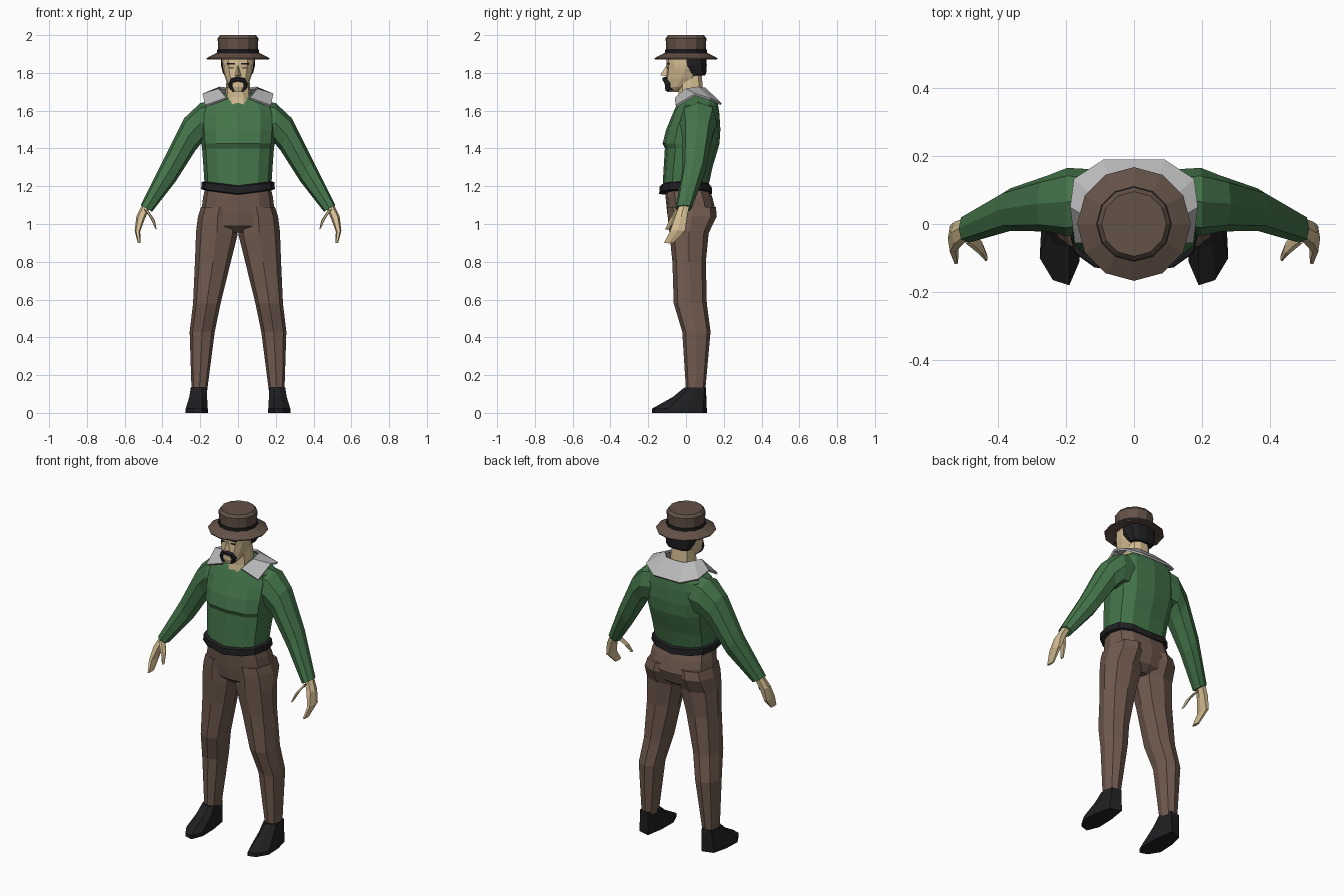
import bpy, bmesh, math
from mathutils import Vector


def material(name, rgb):
    m = bpy.data.materials.new(name)
    m.diffuse_color = (*rgb, 1)
    return m


GREEN = material("green_cloth", (0.058, 0.175, 0.068))
BROWN = material("brown_cloth", (0.165, 0.104, 0.078))
HAT = material("hat_brown", (0.125, 0.082, 0.063))
SKIN = material("skin", (0.66, 0.51, 0.29))
GREY = material("pale_grey", (0.48, 0.48, 0.49))
BLACK = material("black", (0.014, 0.014, 0.016))


def make(name, rings, mat, mirror=False, caps=True, closed=True):
    """Skin a list of point rings into one flat-shaded object."""
    bm = bmesh.new()
    loops = [[bm.verts.new(p) for p in r] for r in rings]
    n = len(loops[0])
    for a, b in zip(loops, loops[1:]):
        for i in range(n if closed else n - 1):
            j = (i + 1) % n
            bm.faces.new((a[i], a[j], b[j], b[i]))
    if caps:
        bm.faces.new(loops[0])
        bm.faces.new(loops[-1])
    bmesh.ops.recalc_face_normals(bm, faces=bm.faces)
    me = bpy.data.meshes.new(name)
    bm.to_mesh(me)
    bm.free()
    me.materials.append(mat)
    ob = bpy.data.objects.new(name, me)
    bpy.context.collection.objects.link(ob)
    if mirror:
        ob.modifiers.new("mirror", "MIRROR")
    return ob


def loft(name, rows, mat, sides=8, power=0.8, mirror=False):
    """Rows are (x1, z1, x2, z2, y_front, y_back), each a rounded section."""
    rings = []
    for x1, z1, x2, z2, y1, y2 in rows:
        ring = []
        for k in range(sides):
            t = math.tau * k / sides
            c, s = round(math.cos(t), 6), round(math.sin(t), 6)
            c = math.copysign(abs(c) ** power, c)
            s = math.copysign(abs(s) ** power, s)
            ring.append(((x1 + x2) / 2 + c * (x2 - x1) / 2,
                         (y1 + y2) / 2 + s * (y2 - y1) / 2,
                         (z1 + z2) / 2 + c * (z2 - z1) / 2))
        rings.append(ring)
    return make(name, rings, mat, mirror)


def stack(name, rows, mat, sides=12, power=0.75):
    """Centred horizontal sections: (z, half_width, y_front, y_back)."""
    return loft(name, [(-w, z, w, z, a, b) for z, w, a, b in rows], mat, sides, power)


def lathe(name, profile, mat, sides=12):
    return stack(name, [(z, r, -r, r) for r, z in profile], mat, sides, 1.0)


def box(name, centre, size, mat):
    x, y, z = centre
    w, d, h = (s / 2 for s in size)
    ring = [(x - w, y - d), (x + w, y - d), (x + w, y + d), (x - w, y + d)]
    return make(name, [[(*p, z - h) for p in ring], [(*p, z + h) for p in ring]], mat, True)


# Jumper body, with a small ledge under the chest
stack("jumper_body", [
    (1.18, .175, -.125, .115), (1.30, .183, -.118, .14), (1.40, .19, -.112, .17),
    (1.425, .195, -.124, .177), (1.50, .20, -.105, .182), (1.58, .20, -.072, .177),
    (1.63, .185, -.05, .17), (1.665, .13, -.032, .155), (1.69, .08, 0, .12)], GREEN)

# Sleeves
loft("sleeve", [
    (.10, 1.44, .12, 1.655, -.02, .16), (.193, 1.43, .20, 1.64, -.035, .165),
    (.225, 1.39, .285, 1.56, -.022, .142), (.33, 1.225, .395, 1.34, -.02, .105),
    (.455, 1.065, .515, 1.10, -.055, .03)], GREEN, mirror=True)

# Hands: mitten of fingers plus thumb
loft("hand", [
    (.468, 1.085, .508, 1.10, -.04, .02), (.492, 1.03, .538, 1.04, -.062, .01),
    (.518, .96, .547, .965, -.088, .0), (.515, .90, .53, .898, -.12, -.065)],
    SKIN, 6, mirror=True)
loft("thumb", [
    (.47, 1.065, .50, 1.08, -.06, -.015), (.441, 1.02, .463, 1.03, -.088, -.052),
    (.43, .97, .438, .975, -.11, -.088)], SKIN, 6, mirror=True)

# Trousers: seat and legs
stack("trouser_seat", [
    (1.20, .172, -.113, .118), (1.14, .185, -.108, .14), (1.06, .195, -.10, .16),
    (.99, .17, -.088, .135), (.955, .07, -.05, .09)], BROWN)
loft("trouser_leg", [
    (.0, 1.09, .195, 1.09, -.10, .158), (.002, 1.04, .212, 1.04, -.097, .163),
    (.002, .945, .222, .96, -.088, .12), (.038, .80, .228, .80, -.072, .105),
    (.092, .58, .238, .58, -.065, .11), (.123, .43, .256, .43, -.02, .13),
    (.163, .12, .246, .12, .0, .102)], BROWN, mirror=True)

# Belt, dipping toward the middle
belt = stack("belt", [
    (1.18, .175, -.12, .12), (1.185, .195, -.142, .138),
    (1.222, .193, -.14, .136), (1.23, .17, -.12, .12)], BLACK)
for v in belt.data.vertices:
    v.co.z -= .025 * (1 - abs(v.co.x) / .195)

# Shoes: sole outline drawn in toward the ankle
sole = [(.16, -.11), (.19, -.18), (.238, -.165), (.277, -.10),
        (.272, .0), (.25, .09), (.18, .11), (.163, .0)]
ankle = [(.166, .01), (.19, -.008), (.222, -.008), (.247, .012),
         (.25, .05), (.24, .098), (.18, .106), (.163, .05)]
make("shoe", [[(a[0] + (b[0] - a[0]) * t, a[1] + (b[1] - a[1]) * t, z)
               for a, b in zip(sole, ankle)]
              for t, z in ((0, 0), (0, .022), (.65, .085), (1, .135))], BLACK, True)

# Neck and head
stack("neck", [(1.62, .075, -.05, .10), (1.67, .068, -.042, .095),
               (1.80, .058, -.04, .085)], SKIN, 10)
stack("head", [
    (1.70, .028, -.10, -.035), (1.725, .05, -.108, .01), (1.77, .067, -.107, .06),
    (1.82, .08, -.102, .09), (1.845, .083, -.104, .095), (1.895, .085, -.10, .097)], SKIN)

# Nose
tip = Vector((0, -.134, 1.787))
make("nose", [[(0, -.10, 1.845), (.019, -.098, 1.782), (-.019, -.098, 1.782)],
              [tip + Vector(p) for p in ((0, .004, .012), (.007, 0, 0), (-.007, 0, 0))]], SKIN)

# Hair round the back and sides
stack("hair", [(1.785, .07, .025, .10), (1.80, .08, .01, .107),
               (1.84, .09, -.025, .11), (1.89, .09, -.05, .108)], BLACK)

# Brows and eyes
box("brow", (.036, -.096, 1.848), (.042, .016, .008), BLACK)
box("eye", (.034, -.0945, 1.825), (.02, .014, .006), BLACK)

# Drooping moustache
loft("moustache", [
    (.0, 1.755, .0, 1.78, -.125, -.09), (.028, 1.747, .036, 1.772, -.12, -.075),
    (.028, 1.733, .051, 1.74, -.114, -.06), (.02, 1.703, .04, 1.71, -.112, -.06)],
    BLACK, 6, mirror=True)

# Wide open collar
inner = [(0, .10, 1.715), (.06, .098, 1.718), (.095, .06, 1.722),
         (.10, .0, 1.712), (.06, -.055, 1.665)]
outer = [(0, .185, 1.635), (.09, .185, 1.635), (.175, .13, 1.66),
         (.185, .05, 1.685), (.172, -.052, 1.625)]
collar = make("collar", [inner, outer], GREY, True, caps=False, closed=False)
solid = collar.modifiers.new("thickness", "SOLIDIFY")
solid.thickness = .012
solid.offset = 0

# Hat with band
lathe("hat", [(.08, 1.888), (.165, 1.872), (.167, 1.878), (.108, 1.908),
              (.104, 1.91), (.108, 1.983), (.095, 2.0)], HAT)
lathe("hat_band", [(.10, 1.902), (.111, 1.904), (.111, 1.922), (.10, 1.924)], BLACK)
